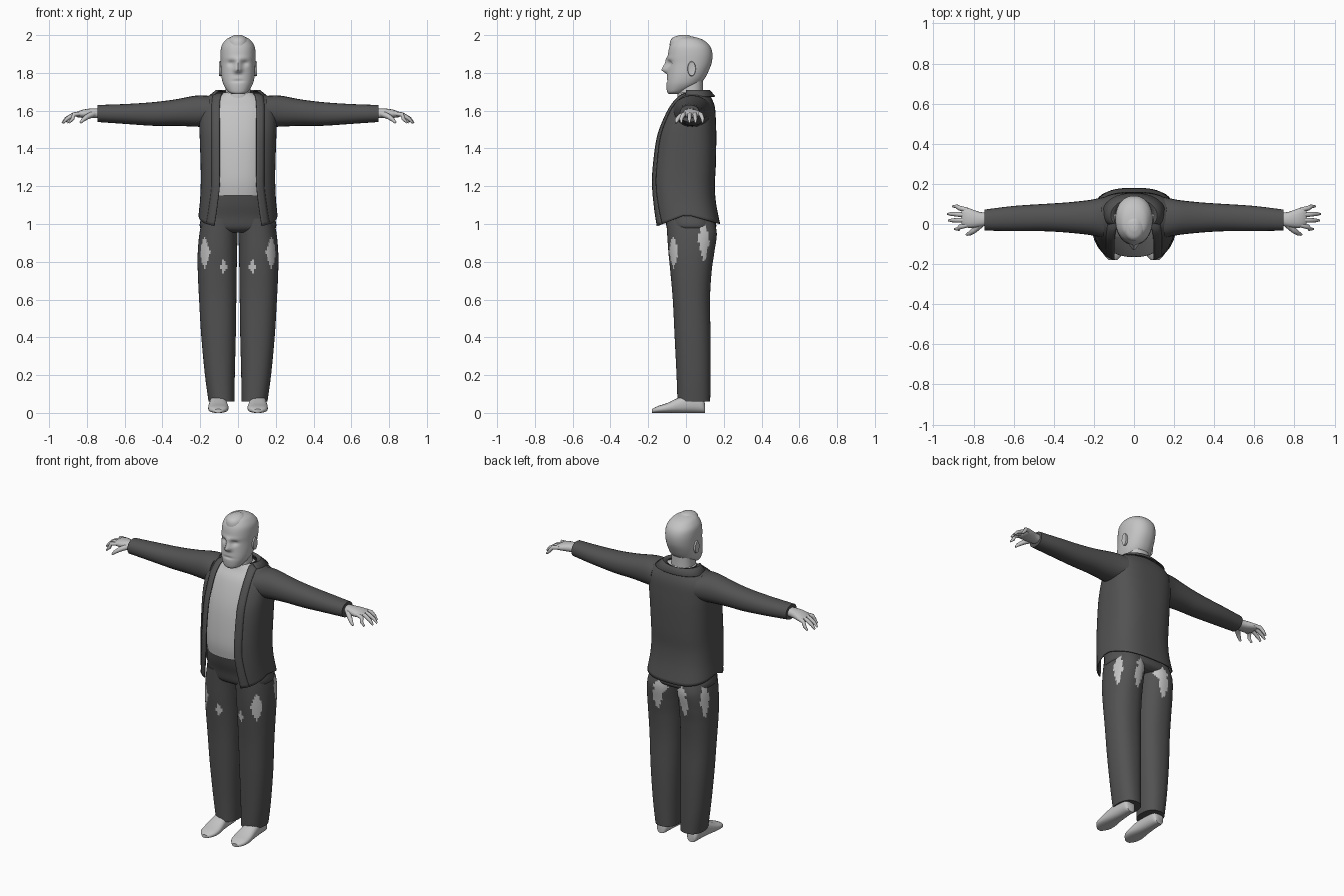
import bpy, bmesh, math
from mathutils import Vector

if "Cube" in bpy.data.objects:
    bpy.data.objects.remove(bpy.data.objects["Cube"])


def material(name, v):
    m = bpy.data.materials.new(name)
    m.diffuse_color = (v, v, v, 1)
    m.use_nodes = True
    m.node_tree.nodes["Principled BSDF"].inputs["Base Color"].default_value = m.diffuse_color
    return m


LIGHT = material("light grey", 0.55)
DARK = material("dark grey", 0.085)


def spow(v, p):
    return math.copysign(abs(v) ** p, v)


def resample(rows, k):
    """Catmull-Rom through the rows, k steps per span."""
    out = []
    for i in range(len(rows) - 1):
        p = [rows[max(0, min(len(rows) - 1, i + j))] for j in (-1, 0, 1, 2)]
        for s in range(k):
            t = s / k
            out.append([b + 0.5 * t * (c - a + t * (2*a - 5*b + 4*c - d + t * (3*(b - c) + d - a)))
                        for a, b, c, d in zip(*p)])
    return out + [list(rows[-1])]


def section(axis, pos, a0, a1, b0, b1, n=2.0, segs=24):
    """Closed superellipse across one axis; a and b are the other two in order."""
    pts = []
    for i in range(segs):
        t = 2 * math.pi * i / segs
        co = [(a0 + a1) / 2 + (a1 - a0) / 2 * spow(math.cos(t), 2 / n),
              (b0 + b1) / 2 + (b1 - b0) / 2 * spow(math.sin(t), 2 / n)]
        co.insert(axis, pos)
        pts.append(Vector(co))
    return pts


def skin(name, rings, mats, closed=True, side=1, thick=0, shape=None, patch=None, angle=45):
    """Join rings of points to one surface object."""
    bm = bmesh.new()
    vr = [[bm.verts.new((p.x * side, p.y, p.z)) for p in r] for r in rings]
    n = len(rings[0])
    for a, b in zip(vr, vr[1:]):
        for i in range(n if closed else n - 1):
            j = (i + 1) % n
            bm.faces.new((a[i], a[j], b[j], b[i]))
    if closed:
        bm.faces.new(vr[0])
        bm.faces.new(vr[-1])
    bmesh.ops.recalc_face_normals(bm, faces=bm.faces)
    if shape:
        for v in bm.verts:
            shape(v.co)
    if patch:
        for f in bm.faces:
            c = f.calc_center_median()
            f.material_index = int(patch(abs(c.x), c.y, c.z))
    me = bpy.data.meshes.new(name)
    bm.to_mesh(me)
    bm.free()
    for m in mats:
        me.materials.append(m)
    ob = bpy.data.objects.new(name, me)
    bpy.context.collection.objects.link(ob)
    if thick:
        mod = ob.modifiers.new("cloth", 'SOLIDIFY')
        mod.thickness, mod.offset = thick, 0
    bpy.ops.object.select_all(action='DESELECT')
    ob.select_set(True)
    bpy.context.view_layer.objects.active = ob
    bpy.ops.object.shade_smooth_by_angle(angle=math.radians(angle))
    return ob


def body(name, rows, mat, k=4, n=2.3, segs=32, **kw):
    """Symmetric upright form; rows are z, half width, front y, back y."""
    return skin(name, [section(2, z, -w, w, f, b, n, segs) for z, w, f, b in resample(rows, k)], [mat], **kw)


def tube(name, pts, radii, mat, side):
    rings = []
    for i, p in enumerate(pts):
        d = (Vector(pts[min(i + 1, len(pts) - 1)]) - Vector(pts[max(i - 1, 0)])).normalized()
        u = d.cross(Vector((0, 0, 1))).normalized()
        v = d.cross(u)
        rings.append([Vector(p) + radii[i] * (u * math.cos(a) + v * math.sin(a))
                      for a in [j * math.pi / 4 for j in range(8)]])
    skin(name, rings, [mat], side=side, angle=60)


# Head with nose, eye sockets and mouth pressed in
def face(co):
    if co.y > -0.02:
        return
    g = lambda d, s: math.exp(-(d / s) ** 2)
    x, z = abs(co.x), co.z
    co.y += 0.014 * g(x - 0.036, 0.018) * g(z - 1.85, 0.013)
    co.y += 0.007 * g(x, 0.028) * g(z - 1.757, 0.006)
    co.y -= 0.006 * g(x, 0.06) * g(z - 1.876, 0.012)
    t = (1.885 - z) / 0.07
    prof = max(0, t) if t <= 1 else max(0, 1 - (t - 1) * 3)
    co.y -= 0.034 * prof * g(x, 0.012 + 0.008 * min(1, max(0, t)))


body("head", [(1.688, .03, -.092, -.03), (1.70, .052, -.10, .0), (1.73, .073, -.104, .06),
              (1.76, .084, -.103, .092), (1.80, .09, -.099, .115), (1.85, .092, -.096, .135),
              (1.90, .093, -.095, .14), (1.94, .088, -.087, .128), (1.97, .07, -.07, .098),
              (1.985, .05, -.055, .065), (1.993, .022, -.03, .03)],
     LIGHT, k=6, n=2.2, segs=80, shape=face, angle=60)
body("neck", [(1.58, .08, -.05, .1), (1.68, .068, -.045, .09), (1.78, .066, -.03, .09)], LIGHT)
body("hair_tuft", [(1.945, .055, -.087, .03), (1.97, .053, -.083, .04), (1.988, .042, -.068, .035),
                   (2.0, .02, -.035, .015)], LIGHT, n=2, segs=20)

# Shirt and trouser seat
body("shirt", [(1.695, .078, -.035, .09), (1.66, .14, -.05, .11), (1.6, .175, -.09, .13),
               (1.45, .175, -.14, .13), (1.25, .17, -.165, .125), (1.15, .165, -.158, .12)], LIGHT)
body("trouser_seat", [(1.165, .167, -.15, .122), (1.1, .182, -.135, .14), (1.04, .193, -.115, .15),
                      (.98, .2, -.10, .16), (.955, .13, -.07, .13)], DARK, n=2.5)

# Open jacket: z, half width, front y, back y, roundness, opening half width
JACKET = [(1.692, .105, -.02, .115, 2.0, .085), (1.672, .165, -.045, .13, 2.4, .095),
          (1.62, .2, -.085, .15, 2.7, .10), (1.54, .203, -.125, .156, 2.8, .10),
          (1.45, .2, -.156, .158, 2.8, .10), (1.3, .195, -.177, .155, 2.8, .10),
          (1.2, .195, -.18, .15, 2.8, .10), (1.1, .2, -.174, .158, 2.8, .112),
          (1.0, .207, -.163, .178, 2.8, .128)]


def coat_point(row, t, out=0):
    z, w, f, b, n, _ = row
    y = (f + b) / 2 - (b - f) / 2 * spow(math.cos(t), 2 / n)
    drop = max(0, (1.12 - z) / 0.12)              # hem dips at front and back
    z += drop * (0.05 - (0.065 * -y / .16 if y < 0 else 0.05 * y / .18))
    return Vector((w * spow(math.sin(t), 2 / n), y - out, z))


def coat_angle(row, x):
    return math.asin(min(0.98, x / row[1]) ** (row[4] / 2))


rows = resample(JACKET, 4)
sheet = []
for r in rows:
    t0 = coat_angle(r, r[5])
    sheet.append([coat_point(r, t0 + (2 * math.pi - 2 * t0) * i / 48) for i in range(49)])
skin("jacket", sheet, [DARK], closed=False, thick=0.005)

# Collar around the back of the neck
ring = [(1.70, .09, -.03, .11, 2, 0), (1.708, .115, -.04, .125, 2, 0), (1.675, .155, -.05, .153, 2.2, 0)]
skin("collar", [[coat_point(r, math.radians(60 + 240 * i / 24)) for i in range(25)] for r in ring],
     [DARK], closed=False, thick=0.005)

# Worn patches on the trousers: angle, height, half angle, half height
PATCHES = [(36, .915, 15, .125), (-55, .85, 17, .085), (-107, .775, 9, .04),
           (108, .95, 20, .05), (98, .88, 14, .085)]


def worn(x, y, z):
    a = math.degrees(math.atan2(y - .03, x - .11))
    return any(abs(a - pa) / ha + (abs(z - pz) / hz) ** 1.5 < 1 for pa, pz, ha, hz in PATCHES)


LEG = [(1.03, .0, .187, -.105, .145), (.95, .002, .204, -.10, .163), (.85, .005, .213, -.093, .15),
       (.75, .007, .213, -.083, .136), (.6, .009, .206, -.07, .127), (.4, .012, .194, -.06, .13),
       (.2, .017, .175, -.05, .13), (.06, .018, .156, -.045, .128)]
SLEEVE = [(.15, -.07, .135, 1.515, 1.678), (.22, -.055, .12, 1.515, 1.68), (.33, -.043, .108, 1.52, 1.66),
          (.45, -.036, .10, 1.52, 1.645), (.6, -.035, .09, 1.53, 1.635), (.745, -.033, .072, 1.54, 1.63)]
PALM = [(.72, -.005, .055, 1.56, 1.61), (.77, -.015, .06, 1.56, 1.612), (.82, -.02, .078, 1.562, 1.606),
        (.85, -.012, .083, 1.565, 1.595), (.86, 0, .07, 1.572, 1.588)]
FOOT = [(.10, .08, .13, 0, .05), (.085, .068, .142, 0, .09), (.04, .062, .147, 0, .11),
        (-.03, .058, .152, 0, .085), (-.10, .05, .158, 0, .052), (-.15, .058, .152, 0, .036),
        (-.18, .085, .125, 0, .02)]

for side, tag in ((-1, "right"), (1, "left")):
    # Lapel along the jacket opening
    skin(tag + "_lapel", [[coat_point(r, coat_angle(r, r[5] - .003 + .014 * i), .006) for i in range(4)]
                          for r in rows], [DARK], closed=False, side=side, thick=0.005)
    # Trouser leg with worn patches
    skin(tag + "_trouser_leg", [section(2, *r, 2.3, 64) for r in resample(LEG, 10)],
         [DARK, LIGHT], side=side, patch=worn)
    skin(tag + "_sleeve", [section(0, *r, 2.2, 24) for r in resample(SLEEVE, 4)], [DARK], side=side)
    skin(tag + "_foot", [section(1, y, a, b, c, d, 2.5, 24) for y, a, b, c, d in resample(FOOT, 3)],
         [LIGHT], side=side)
    # Hand
    skin(tag + "_palm", [section(0, *r, 2.3, 16) for r in resample(PALM, 2)], [LIGHT], side=side)
    for i, (y0, y1, tip) in enumerate([(-.005, -.025, .895), (.02, .018, .925), (.045, .05, .93), (.07, .088, .905)]):
        tube(f"{tag}_finger_{i + 1}", [(.83, y0, 1.584), (.87, (y0 + y1) / 2, 1.579),
                                      (tip - .02, y1, 1.557), (tip, y1, 1.535)],
             [.012, .012, .010, .005], LIGHT, side)
    tube(tag + "_thumb", [(.765, -.002, 1.582), (.795, -.03, 1.57), (.82, -.048, 1.552), (.835, -.053, 1.535)],
         [.017, .015, .011, .006], LIGHT, side)
    # Ear
    skin(tag + "_ear", [section(0, x, .03 - w, .03 + w, 1.822 - h, 1.822 + h, 2, 16)
                        for x, w, h in ((.075, .014, .03), (.094, .022, .04), (.1, .02, .037), (.098, .01, .024))],
         [LIGHT], side=side)
